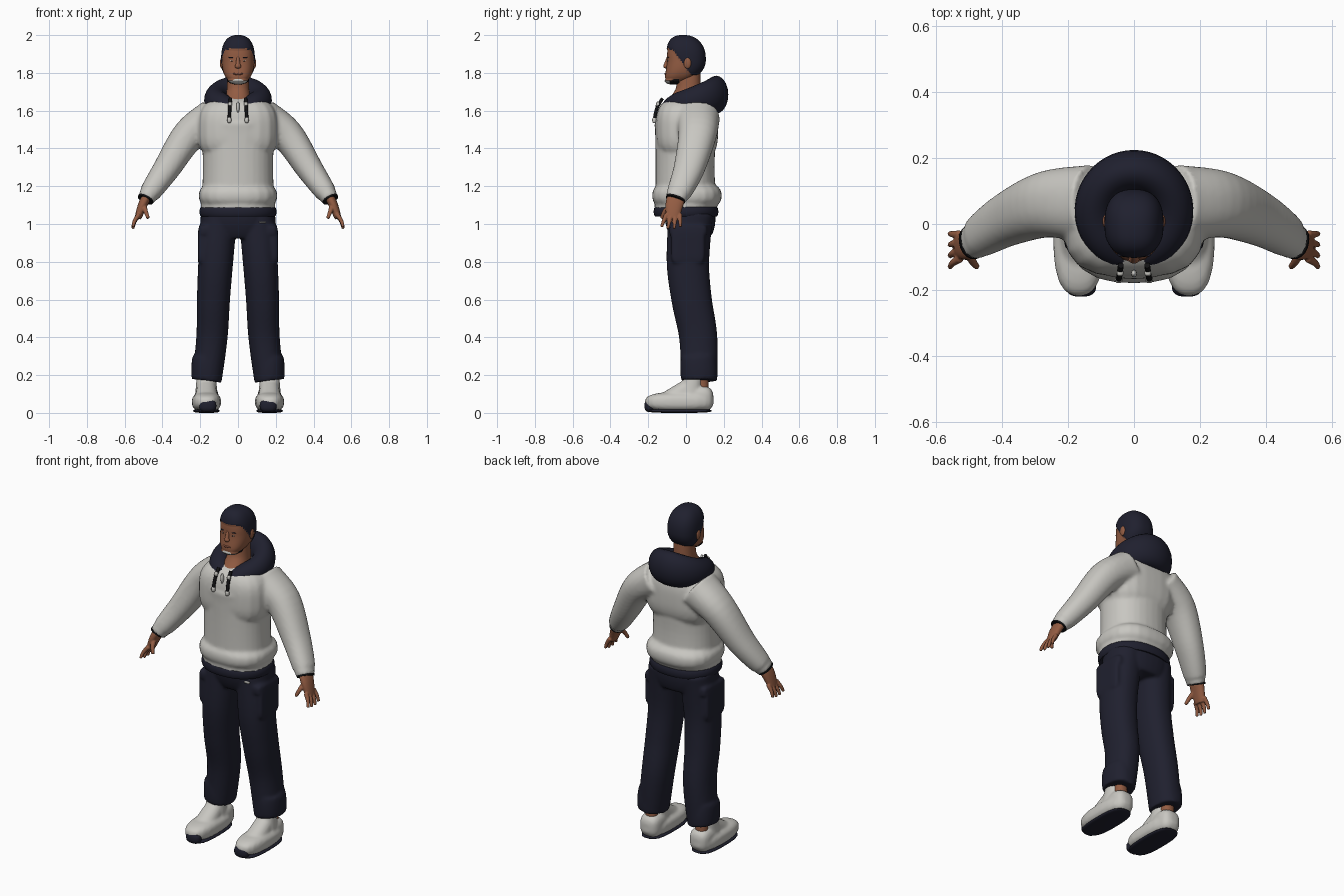
import bpy, bmesh, math
from mathutils import Vector

cube = bpy.data.objects.get("Cube")
if cube:
    bpy.data.objects.remove(cube)


def material(name, red, green, blue):
    mat = bpy.data.materials.new(name)
    mat.use_nodes = True
    mat.diffuse_color = (red, green, blue, 1)
    node = mat.node_tree.nodes["Principled BSDF"]
    node.inputs["Base Color"].default_value = mat.diffuse_color
    node.inputs["Roughness"].default_value = 0.8
    return mat


CREAM = material("warm light grey", 0.58, 0.57, 0.535)
NAVY = material("dark navy", 0.014, 0.0145, 0.028)
SKIN = material("brown skin", 0.29, 0.107, 0.055)
BLACK = material("black", 0.006, 0.006, 0.007)
LIP = material("lip brown", 0.22, 0.075, 0.045)


def mix(start, end, t):
    return start + (end - start) * t


def signed_power(value, exponent):
    return math.copysign(abs(value) ** exponent, value)


def smooth_path(points, steps=6):
    """Catmull-Rom curve through the points."""
    points = [Vector(p) for p in points]
    last = len(points) - 1
    curve = []
    for i in range(last):
        before, here, there, after = (points[max(0, min(last, i + j))] for j in (-1, 0, 1, 2))
        for step in range(steps):
            t = step / steps
            slope = (there - before) * (1 - t) - (after - here) * t
            curve.append(mix(here, there, t * t * (3 - 2 * t)) + slope * t * (1 - t) / 2)
    return curve + [points[last]]


def sides_of(x):
    """Parts off the centre line come in pairs."""
    return (1, -1) if x else (1,)


def bridge(bm, loops):
    for a, b in zip(loops, loops[1:]):
        for k in range(len(a)):
            bm.faces.new((a[k], a[k - 1], b[k - 1], b[k]))


def tube(bm, points, start, end, depth=1, bulge=0, segments=32):
    """Capped tube with a rounded-oval section whose width runs from start to end."""
    path = smooth_path(points)
    forward = Vector((0, 1, 0))
    for side in sides_of(points[0][0]):
        loops = []
        for i, p in enumerate(path):
            t = i / (len(path) - 1)
            along = (path[min(i + 1, len(path) - 1)] - path[max(i - 1, 0)]).normalized()
            across = forward.cross(along).normalized()
            radius = mix(start, end, t) * (1 + bulge * math.sin(math.pi * t))
            loop = []
            for k in range(segments):
                angle = math.tau * k / segments
                q = p + across * signed_power(math.cos(angle), 0.9) * radius
                q += along.cross(across) * signed_power(math.sin(angle), 0.9) * radius * depth
                loop.append(bm.verts.new((q.x * side, q.y, q.z)))
            loops.append(loop)
        bridge(bm, loops)
        bm.faces.new(loops[0])
        bm.faces.new(loops[-1])


def blob(bm, at, size, power=2, detail=24):
    """Ellipsoid, squarer with a higher power."""
    for side in sides_of(at[0]):
        verts = bmesh.ops.create_uvsphere(bm, u_segments=detail, v_segments=detail, radius=1)["verts"]
        for v in verts:
            v.co /= sum(abs(c) ** power for c in v.co) ** (1 / power)
        bmesh.ops.scale(bm, vec=size, verts=verts)
        bmesh.ops.translate(bm, vec=(at[0] * side, at[1], at[2]), verts=verts)


def finish(name, bm, mats, voxel=0):
    """Make the object; a voxel size melts its pieces into one surface."""
    bmesh.ops.recalc_face_normals(bm, faces=bm.faces[:])
    mesh = bpy.data.meshes.new(name)
    bm.to_mesh(mesh)
    bm.free()
    ob = bpy.data.objects.new(name, mesh)
    bpy.context.collection.objects.link(ob)
    for mat in mats:
        mesh.materials.append(mat)
    bpy.ops.object.select_all(action="DESELECT")
    ob.select_set(True)
    bpy.context.view_layer.objects.active = ob
    bpy.ops.object.shade_smooth_by_angle(angle=math.radians(50))
    if voxel:
        melt = ob.modifiers.new("Melt", "REMESH")
        melt.mode = "VOXEL"
        melt.voxel_size = voxel
        melt.use_smooth_shade = True
        ob.modifiers.new("Relax", "SMOOTH").iterations = 4
    return ob


# Hoodie: body, bloused waist, shoulders and sleeves melted into one cloth shape
bm = bmesh.new()
tube(bm, [(0, 0, 1.08), (0, -0.005, 1.3), (0, 0, 1.53)], 0.2, 0.2, depth=0.84, bulge=-0.07)
blob(bm, (0, 0.005, 1.15), (0.208, 0.184, 0.08), power=2.6)
blob(bm, (0, 0.005, 1.5), (0.212, 0.165, 0.175), power=3)
tube(bm, [(0.13, 0.06, 1.56), (0.26, 0.06, 1.47), (0.38, 0.015, 1.29), (0.47, -0.04, 1.16)], 0.105, 0.054, depth=1.15)
tube(bm, [(0.465, -0.04, 1.17), (0.488, -0.055, 1.13)], 0.05, 0.045, depth=1.2)
finish("hoodie", bm, [CREAM], voxel=0.01)

# Waist hem and thin wrist trim
bm = bmesh.new()
tube(bm, [(0, 0, 1.04), (0, 0, 1.09)], 0.196, 0.196, depth=0.84, bulge=0.04)
finish("hoodie_hem", bm, [NAVY])
bm = bmesh.new()
tube(bm, [(0.487, -0.054, 1.135), (0.491, -0.057, 1.127)], 0.044, 0.043, depth=1.2)
finish("cuff_trim", bm, [BLACK])

# Hood: a thick ring hugging the neck, tall behind and low in front
bm = bmesh.new()
loops = []
for i in range(49):
    turn = math.tau * i / 48
    w = (1 - math.cos(turn)) / 2
    loop = []
    for k in range(20):
        angle = math.tau * k / 20
        r = mix(0.11, 0.128, w) + math.cos(angle) * 0.064
        z = mix(1.685, 1.625, w) + math.sin(angle) * mix(0.1, 0.06, w) - 0.03 * w ** 20
        loop.append(bm.verts.new((math.sin(turn) * r * 0.98, 0.05 + math.cos(turn) * r, z)))
    loops.append(loop)
bridge(bm, loops)
bmesh.ops.remove_doubles(bm, verts=bm.verts[:], dist=0.0001)
finish("hood", bm, [NAVY])

# Drawstrings with pale tips, and the zip pull
bm = bmesh.new()
tube(bm, [(0.04, -0.125, 1.665), (0.044, -0.155, 1.61), (0.046, -0.168, 1.55)], 0.009, 0.009, segments=10)
finish("drawstrings", bm, [BLACK])
bm = bmesh.new()
blob(bm, (0.046, -0.168, 1.55), (0.011, 0.011, 0.015), power=3, detail=12)
blob(bm, (0.042, -0.148, 1.635), (0.01, 0.01, 0.012), power=3, detail=12)
blob(bm, (0, -0.15, 1.62), (0.009, 0.011, 0.03), detail=12)
finish("string_tips_and_zip_pull", bm, [CREAM])

# Trousers: legs, rolled hems, hips and cargo pockets with flaps
bm = bmesh.new()
tube(bm, [(0.1, 0.025, 1.05), (0.118, 0.01, 0.8), (0.13, 0.03, 0.6), (0.138, 0.065, 0.4), (0.165, 0.07, 0.17)],
     0.097, 0.078, depth=1.22)
tube(bm, [(0.165, 0.065, 0.3), (0.165, 0.07, 0.18)], 0.076, 0.08, depth=1.2, bulge=0.05)
tube(bm, [(0, 0.03, 0.93), (0, 0.02, 1.07)], 0.15, 0.19, depth=0.7, bulge=0.1)
blob(bm, (0.178, 0.01, 0.885), (0.035, 0.09, 0.1), power=6)
blob(bm, (0.172, 0.012, 0.965), (0.036, 0.1, 0.03), power=6)
finish("trousers", bm, [NAVY], voxel=0.009)
bm = bmesh.new()
blob(bm, (0, -0.1, 1.01), (0.018, 0.01, 0.004), power=4, detail=12)
finish("trouser_tag", bm, [CREAM]).location.x = 0.13

# Shoes: toe box, heel cup, instep and ankle collar
bm = bmesh.new()
blob(bm, (0.167, -0.035, 0.058), (0.077, 0.182, 0.052), power=2.7)
blob(bm, (0.165, 0.07, 0.075), (0.062, 0.075, 0.068), power=3)
tube(bm, [(0.167, -0.1, 0.05), (0.167, 0.03, 0.14)], 0.062, 0.05)
tube(bm, [(0.167, 0.02, 0.08), (0.168, 0.04, 0.195)], 0.062, 0.05)
finish("shoes", bm, [CREAM], voxel=0.008)

# Dark soles that wrap up over the toe, and bare ankles
bm = bmesh.new()
blob(bm, (0.167, -0.035, 0.011), (0.07, 0.17, 0.011), power=3)
blob(bm, (0.16, -0.19, 0.038), (0.045, 0.03, 0.034), power=2.6)
finish("shoe_soles", bm, [NAVY])
bm = bmesh.new()
tube(bm, [(0.166, 0.085, 0.1), (0.166, 0.08, 0.23)], 0.036, 0.036)
finish("ankles", bm, [SKIN])

# Hands: palm, fanned fingers and thumb
bm = bmesh.new()
tube(bm, [(0.475, -0.045, 1.16), (0.505, -0.062, 1.1), (0.53, -0.07, 1.03)], 0.024, 0.017, depth=1.9, bulge=0.2)
for finger in range(4):
    spread = (finger - 1.5) * 0.024
    length = 0.08 - abs(spread) * 0.4
    tube(bm, [(0.525, spread - 0.068, 1.05), (0.547, spread * 1.2 - 0.074, 1.05 - length / 2),
              (0.557, spread * 1.4 - 0.08, 1.05 - length)], 0.013, 0.008, segments=12)
tube(bm, [(0.5, -0.075, 1.1), (0.49, -0.11, 1.07), (0.475, -0.13, 1.03)], 0.016, 0.009, segments=12)
finish("hands", bm, [SKIN], voxel=0.004)

# Neck and upper chest inside the collar
bm = bmesh.new()
tube(bm, [(0, -0.02, 1.62), (0, 0.01, 1.7), (0, 0.015, 1.8)], 0.08, 0.055, depth=1.1, bulge=-0.1)
finish("neck", bm, [SKIN])


# Head: hair and beard are raised regions chosen by position
def is_hair(p):
    return p.z > 1.925 - max(0, min(0.135, (p.y + 0.07) * 1.35))


def is_beard(p):
    return p.z < 1.766 and p.y < -0.035


bm = bmesh.new()
middle = Vector((0, 0, 1.87))
blob(bm, middle, (0.085, 0.1, 0.124), power=2.5, detail=64)
for v in bm.verts:
    height = (v.co.z - middle.z) / 0.124
    v.co.y -= height ** 2 * (0.06 if height < 0 else 0.015)
for f in bm.faces:
    c = f.calc_center_median()
    if is_hair(c):
        f.material_index = 1
    elif is_beard(c):
        f.material_index = 3 if c.y < -0.08 else 2
for v in bm.verts:
    if is_hair(v.co):
        v.co = mix(middle, v.co, 1.05)
    elif is_beard(v.co):
        v.co = mix(middle, v.co, 1.06)
finish("head", bm, [SKIN, NAVY, BLACK, CREAM])

# Nose and ears
bm = bmesh.new()
tube(bm, [(0, -0.094, 1.885), (0, -0.107, 1.835)], 0.007, 0.014, segments=16)
blob(bm, (0, -0.107, 1.835), (0.017, 0.013, 0.012))
blob(bm, (0.086, 0.008, 1.852), (0.01, 0.02, 0.03))
finish("nose_and_ears", bm, [SKIN], voxel=0.003)

# Eyes, brows and lips
for name, mat, at, size in [("eyes", CREAM, (0.032, -0.094, 1.864), (0.01, 0.005, 0.003)),
                            ("irises", BLACK, (0.032, -0.097, 1.864), (0.004, 0.003, 0.003)),
                            ("brows", NAVY, (0.034, -0.094, 1.882), (0.018, 0.005, 0.003)),
                            ("lips", LIP, (0.008, -0.106, 1.795), (0.018, 0.008, 0.006))]:
    bm = bmesh.new()
    blob(bm, at, size, detail=16)
    finish(name, bm, [mat])
